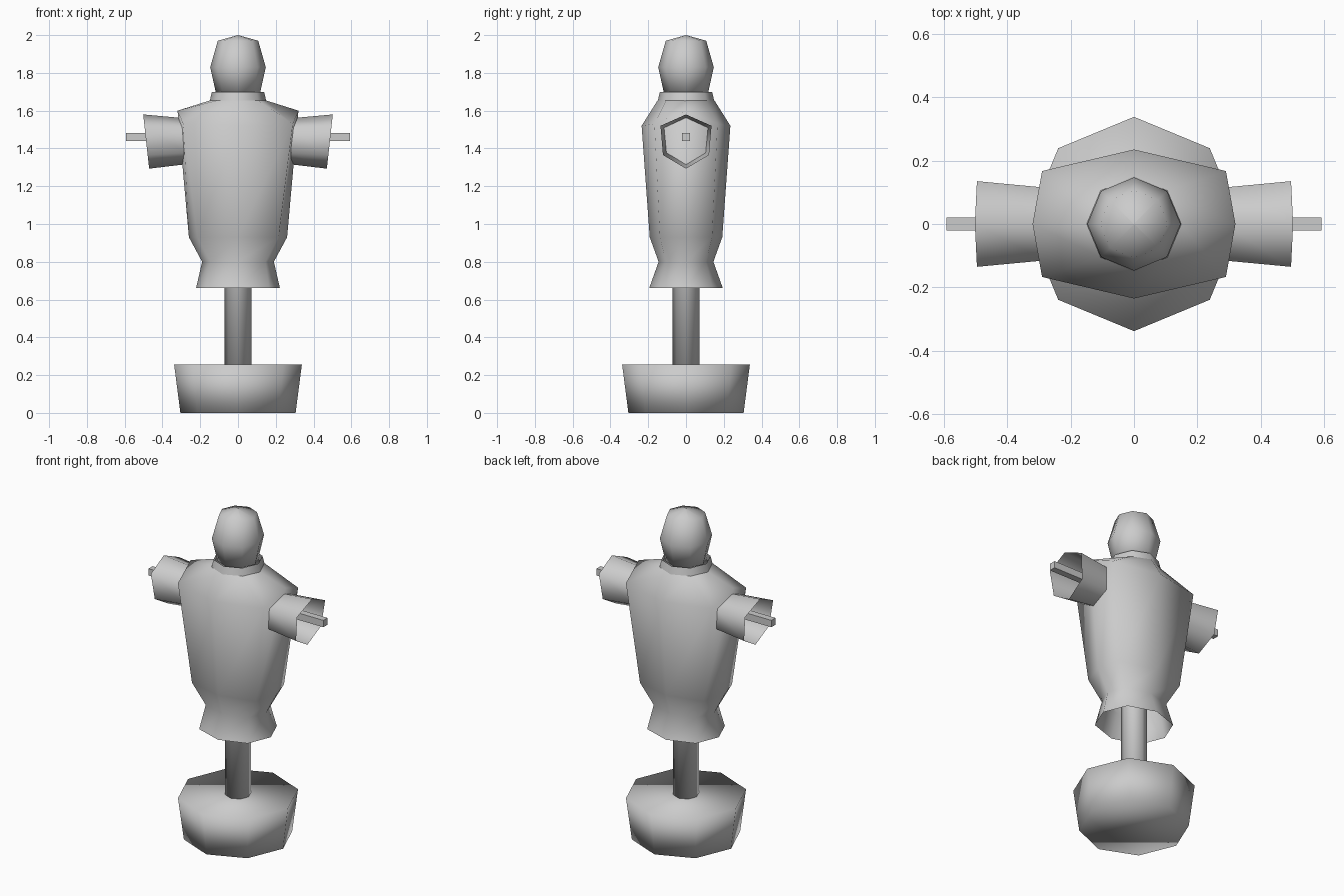
import bpy
from math import sin, cos, pi

if "Cube" in bpy.data.objects:
    bpy.data.objects.remove(bpy.data.objects["Cube"])


def loft(name, rings, cap_start=False, cap_end=False, smooth=True):
    """Skin a list of equal-length point rings into one mesh object."""
    n = len(rings[0])
    verts = [p for ring in rings for p in ring]
    faces = []
    for r in range(len(rings) - 1):
        a, b = r * n, (r + 1) * n
        faces += [(a + i, a + (i + 1) % n, b + (i + 1) % n, b + i) for i in range(n)]
    if cap_start:
        faces.append(tuple(reversed(range(n))))
    if cap_end:
        faces.append(tuple(range(len(verts) - n, len(verts))))
    mesh = bpy.data.meshes.new(name)
    mesh.from_pydata(verts, [], faces)
    mesh.polygons.foreach_set("use_smooth", [smooth] * len(faces))
    obj = bpy.data.objects.new(name, mesh)
    bpy.context.collection.objects.link(obj)
    return obj


def octagon(r, z):
    return [(r * cos(i * pi / 4), r * sin(i * pi / 4), z) for i in range(8)]


def body_ring(side, diag, front):
    """Octagon from (x, z) side, (x, y, z) diagonal and (y, z) front points."""
    (sx, sz), (dx, dy, dz), (fy, fz) = side, diag, front
    return [(sx, 0, sz), (dx, dy, dz), (0, fy, fz), (-dx, dy, dz),
            (-sx, 0, sz), (-dx, -dy, dz), (0, -fy, fz), (dx, -dy, dz)]


# weighted base and post
loft("base", [octagon(0.305, 0), octagon(0.338, 0.255)], True, True)
loft("post", [octagon(0.072, 0.2), octagon(0.072, 1.69)], True, True)

# shirt body, open at the hem
loft("shirt_body", [
    body_ring((0.222, 0.66), (0.165, 0.14, 0.66), (0.195, 0.66)),
    body_ring((0.19, 0.80), (0.145, 0.105, 0.80), (0.145, 0.80)),
    body_ring((0.26, 0.93), (0.215, 0.138, 0.93), (0.192, 0.93)),
    body_ring((0.32, 1.60), (0.29, 0.167, 1.53), (0.235, 1.52)),
    body_ring((0.145, 1.655), (0.105, 0.105, 1.655), (0.15, 1.655)),
])
loft("collar", [octagon(0.15, 1.65), octagon(0.138, 1.70)])

# head
loft("head", [octagon(0.116, 1.69), octagon(0.147, 1.83),
              octagon(0.107, 1.97), octagon(0.001, 2.0)], True, True)

# flared sleeves with slanted cuffs
cuff = [(0, 1.58), (0.135, 1.52), (0.122, 1.365), (0, 1.293),
        (-0.122, 1.365), (-0.135, 1.52)]
for side, s in (("right", 1), ("left", -1)):
    outer = [(s * (0.502 + 0.11 * (z - 1.58)), y, z) for y, z in cuff]
    inner = [(s * 0.28, y * 0.85, 1.445 + (z - 1.445) * 0.85) for y, z in cuff]
    rings = [inner, outer] if s < 0 else [inner[::-1], outer[::-1]]
    loft(side + "_sleeve", rings)

# cross bar through both sleeves
square = [(-0.02, 1.44), (0.02, 1.44), (0.02, 1.482), (-0.02, 1.482)]
loft("arm_bar", [[(x, y, z) for y, z in square] for x in (-0.592, 0.592)],
     True, True, smooth=False)
